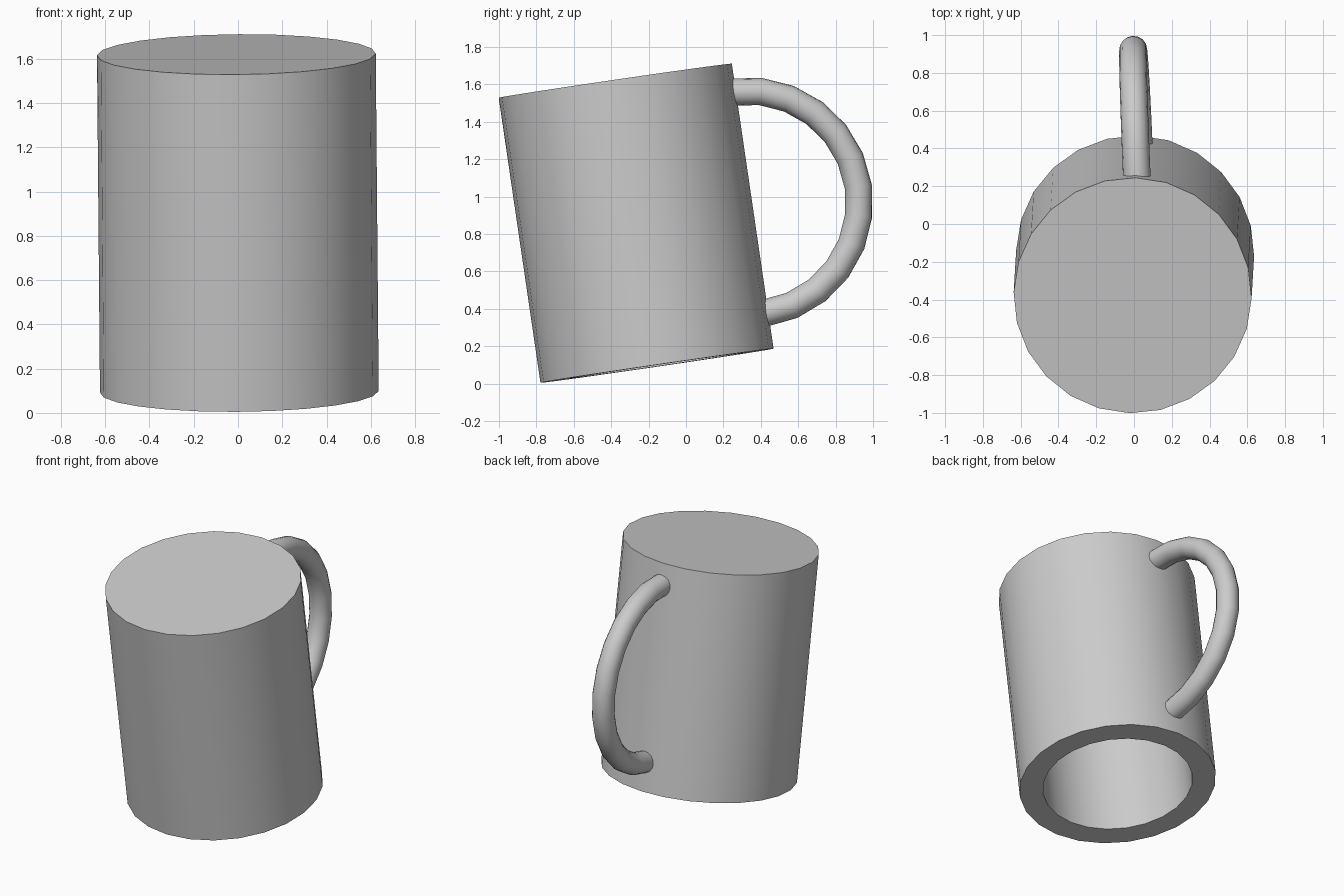
import bpy, bmesh
from math import sin, cos, radians, pi
from mathutils import Matrix, Vector

cube = bpy.data.objects.get("Cube")
if cube:
    bpy.data.objects.remove(cube, do_unlink=True)

SIDES = 24
RADIUS, INNER, HEIGHT, FLOOR = 0.63, 0.48, 1.54, 0.15

grey = bpy.data.materials.new("plain grey")
grey.use_nodes = True
colour = (0.6, 0.6, 0.6, 1)
grey.diffuse_color = colour
grey.node_tree.nodes["Principled BSDF"].inputs["Base Color"].default_value = colour

# Shared tilt of the overturned mug, origin at the centre of its open rim
tilt = (Matrix.Translation((0.006, -0.155, 0.096))
        @ Matrix.Rotation(radians(-0.5), 4, 'Y')
        @ Matrix.Rotation(radians(8.33), 4, 'X'))


def bridge(bm, a, b):
    for i in range(len(a)):
        j = (i + 1) % len(a)
        bm.faces.new((a[i], a[j], b[j], b[i]))


def finish(name, bm, matrix):
    bmesh.ops.recalc_face_normals(bm, faces=bm.faces)
    mesh = bpy.data.meshes.new(name)
    bm.to_mesh(mesh)
    bm.free()
    mesh.materials.append(grey)
    obj = bpy.data.objects.new(name, mesh)
    obj.matrix_world = matrix
    bpy.context.collection.objects.link(obj)
    bpy.ops.object.select_all(action='DESELECT')
    obj.select_set(True)
    bpy.context.view_layer.objects.active = obj
    bpy.ops.object.shade_smooth_by_angle(angle=radians(30))
    return obj


# Mug body: closed base on top, hollow open from below
bm = bmesh.new()
rings = []
for r, z in ((RADIUS, HEIGHT), (RADIUS, 0), (INNER, 0), (INNER, HEIGHT - FLOOR)):
    rings.append([bm.verts.new((r * cos(2 * pi * i / SIDES), r * sin(2 * pi * i / SIDES), z))
                  for i in range(SIDES)])
for a, b in zip(rings, rings[1:]):
    bridge(bm, a, b)
bm.faces.new(rings[0])
bm.faces.new(rings[-1])
finish("mug_body", bm, tilt @ Matrix.Rotation(radians(-1.5), 4, 'Z'))

# Handle: half ring whose capped ends sink slightly into the wall
bm = bmesh.new()
MAJOR, MINOR, TUBE = 0.598, 0.073, 16
loops = []
for k in range(-6, 7):
    a = radians(15 * k)
    out = Vector((0, cos(a), sin(a)))
    loops.append([bm.verts.new(out * (MAJOR + MINOR * cos(t)) + Vector((MINOR * sin(t), 0, 0)))
                  for t in (2 * pi * i / TUBE for i in range(TUBE))])
for a, b in zip(loops, loops[1:]):
    bridge(bm, a, b)
bm.faces.new(loops[0])
bm.faces.new(loops[-1])
finish("handle", bm, tilt @ Matrix.Translation((0.022, 0.606, 0.792))
       @ Matrix.Rotation(radians(2.4), 4, 'Z'))
